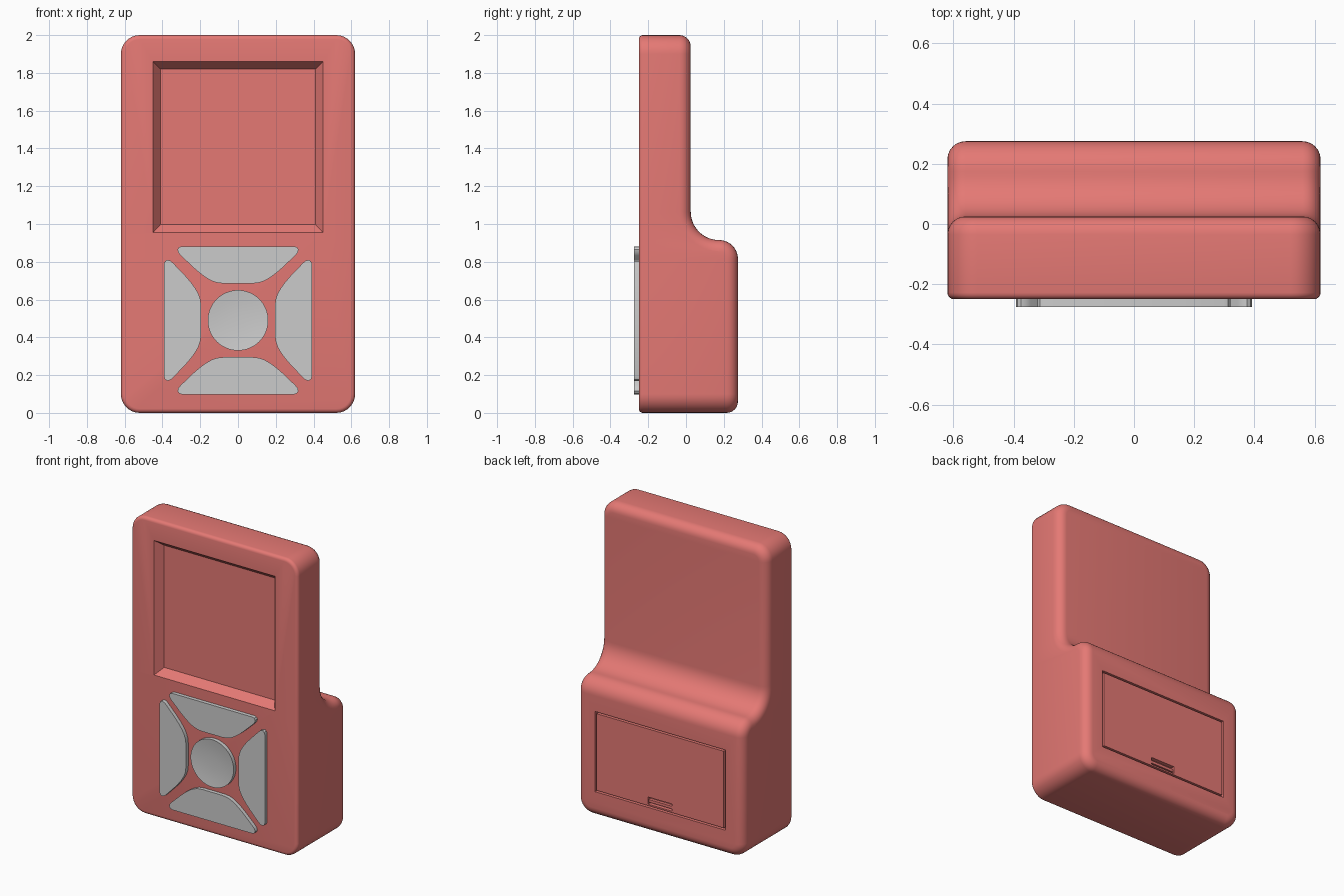
import bpy, bmesh, math

if "Cube" in bpy.data.objects:
    bpy.data.objects.remove(bpy.data.objects["Cube"])

red = bpy.data.materials.new("red_plastic")
red.diffuse_color = (0.78, 0.19, 0.175, 1)
red.use_nodes = True
red.node_tree.nodes["Principled BSDF"].inputs["Base Color"].default_value = red.diffuse_color


def finish(name, bm, mat=None):
    bmesh.ops.recalc_face_normals(bm, faces=bm.faces)
    mesh = bpy.data.meshes.new(name)
    bm.to_mesh(mesh)
    bm.free()
    ob = bpy.data.objects.new(name, mesh)
    bpy.context.collection.objects.link(ob)
    if mat:
        mesh.materials.append(mat)
    return ob


def skin(name, rings, mat=None, strip_cap=False):
    """Closed solid through rings of xyz points; the last cap may be mirrored strips."""
    bm = bmesh.new()
    loops = [[bm.verts.new(p) for p in ring] for ring in rings]
    n = len(loops[0])
    for a, b in zip(loops, loops[1:]):
        for i in range(n):
            j = (i + 1) % n
            bm.faces.new((a[i], a[j], b[j], b[i]))
    bm.faces.new(loops[0])
    end = loops[-1]
    if strip_cap:
        for i in range(n // 2 - 1):
            bm.faces.new((end[i], end[i + 1], end[n - 2 - i], end[n - 1 - i]))
    else:
        bm.faces.new(end)
    return finish(name, bm, mat)


def loft(name, sections, mat=None):
    """Solid through flat sections given as (list of x,z points, y)."""
    return skin(name, [[(x, y, z) for x, z in pts] for pts, y in sections], mat)


def rect(hx, z0, z1):
    return [(-hx, z0), (hx, z0), (hx, z1), (-hx, z1)]


def circle(r, cz, n=64):
    return [(r * math.cos(2 * math.pi * i / n), cz + r * math.sin(2 * math.pi * i / n))
            for i in range(n)]


def sweep(a0, a1, n):
    """(cos, sin) pairs from a0 to a1 degrees."""
    angles = [math.radians(a0 + (a1 - a0) * i / n) for i in range(n + 1)]
    return [(math.cos(a), math.sin(a)) for a in angles]


def activate(ob):
    bpy.ops.object.select_all(action='DESELECT')
    ob.select_set(True)
    bpy.context.view_layer.objects.active = ob


def cut(ob, cutter):
    mod = ob.modifiers.new("cut", 'BOOLEAN')
    mod.operation = 'DIFFERENCE'
    mod.solver = 'EXACT'
    mod.object = cutter
    activate(ob)
    bpy.ops.object.modifier_apply(modifier=mod.name)
    bpy.data.objects.remove(cutter)


def smooth(ob):
    activate(ob)
    bpy.ops.object.shade_smooth_by_angle(angle=math.radians(30))


# Body: rounded outline, thick at the bottom and stepping to a thin top
W, H, R = 0.62, 2.0, 0.1
FRONT, BACK, THIN = -0.25, 0.275, 0.025


def body_ring(d, e, y=None):
    """Outline inset by d; back surface sunk by e along its normal, or flat at y."""
    half = [(W - R + (R - d) * c, BACK - e, R + (R - d) * s) for c, s in sweep(-90, 0, 8)]
    convex, concave = sweep(0, 90, 10), sweep(270, 180, 12)[1:]
    for centre, r, k, arc in ((0.815, 0.1, -e, convex), (1.065, 0.15, e, concave)):
        for c, s in arc:
            q = r if y is not None else r + k      # keep heights fixed on flat rings
            half.append((W - d, 0.175 + q * c, centre + q * s))
    half += [(W - R + (R - d) * c, THIN - e, H - R + (R - d) * s) for c, s in sweep(0, 90, 8)]
    if y is not None:
        half = [(px, y, pz) for px, _, pz in half]
    return half + [(-px, py, pz) for px, py, pz in reversed(half)]


f, b = 0.022, 0.06                                  # front and back edge radii
rings = [body_ring(f * (1 - s), 0, FRONT + f * (1 - c)) for c, s in sweep(0, 90, 4)]
rings += [body_ring(b * (1 - c), b * (1 - s)) for c, s in sweep(0, 90, 6)]
body = skin("body", rings, red, strip_cap=True)

# Sloped screen recess and battery compartment
cut(body, loft("screen_cutter", [(rect(0.458, 0.946, 1.868), FRONT - 0.01),
                                 (rect(0.41, 0.998, 1.82), FRONT + 0.05)], red))
cut(body, loft("battery_cutter", [(rect(0.485, 0.17, 0.71), 0.25),
                                  (rect(0.485, 0.17, 0.71), 0.35)], red))
smooth(body)

# Battery door with a finger latch
door = loft("battery_door", [(rect(0.473, 0.182, 0.698), 0.235),
                             (rect(0.473, 0.182, 0.698), BACK)], red)
cut(door, loft("latch_cutter", [(rect(0.09, 0.192, 0.24), 0.25),
                                (rect(0.09, 0.192, 0.24), 0.3)], red))
loft("door_latch", [(rect(0.088, 0.204, 0.222), 0.245),
                    (rect(0.088, 0.204, 0.222), 0.27)], red)

# Dished centre button
CZ = 0.49
smooth(loft("centre_button", [(circle(0.16, CZ), -0.24), (circle(0.16, CZ), -0.275),
                              (circle(0.12, CZ), -0.270), (circle(0.08, CZ), -0.267),
                              (circle(0.04, CZ), -0.265)]))

# Four direction buttons: one mirrored outline turned around the centre
half = [(0.298, 0.392), (0.312, 0.387), (0.32, 0.375), (0.316, 0.358), (0.303, 0.343),
        (0.235, 0.278), (0.2, 0.248), (0.17, 0.226), (0.14, 0.209), (0.11, 0.199),
        (0.075, 0.195)]
outline = half + [(-x, z) for x, z in reversed(half)]
for k, side in enumerate(("up", "left", "down", "right")):
    c, s = round(math.cos(k * math.pi / 2)), round(math.sin(k * math.pi / 2))
    pts = [(c * x - s * z, CZ + s * x + c * z) for x, z in outline]
    smooth(loft(side + "_button", [(pts, -0.24), (pts, -0.275)]))
